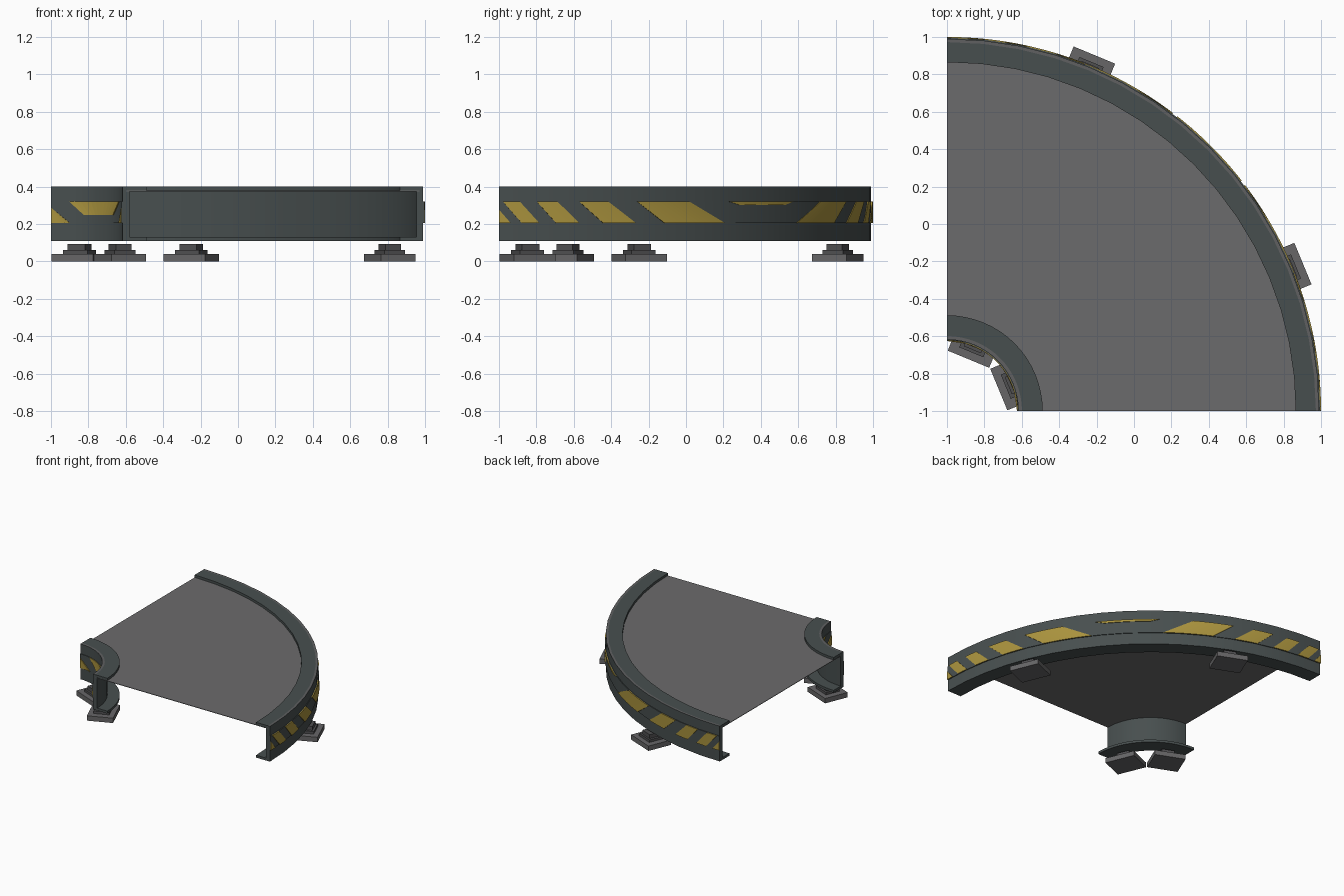
import bpy, bmesh, math
from mathutils import Matrix, Vector

if "Cube" in bpy.data.objects:
    bpy.data.objects.remove(bpy.data.objects["Cube"])

CX = CY = -1.0      # centre of the quarter turn


def material(name, rgb):
    m = bpy.data.materials.new(name)
    m.diffuse_color = (*rgb, 1)
    m.use_nodes = True
    m.node_tree.nodes["Principled BSDF"].inputs["Base Color"].default_value = m.diffuse_color
    return m


SLATE = material("dark slate", (0.064, 0.078, 0.078))
GREY = material("belt grey", (0.148, 0.146, 0.15))
EDGE = material("edge grey", (0.115, 0.118, 0.12))
YELLOW = material("hazard yellow", (0.40, 0.29, 0.047))
STEEL = material("foot steel", (0.135, 0.133, 0.137))
DARK = material("dark steel", (0.08, 0.079, 0.083))


def polar(r, deg, z):
    a = math.radians(deg)
    return (CX + r * math.cos(a), CY + r * math.sin(a), z)


def finish(bm, name, mats, smooth=True):
    bmesh.ops.recalc_face_normals(bm, faces=bm.faces)
    me = bpy.data.meshes.new(name)
    bm.to_mesh(me)
    bm.free()
    ob = bpy.data.objects.new(name, me)
    bpy.context.collection.objects.link(ob)
    for m in mats:
        me.materials.append(m)
    if smooth:
        bpy.ops.object.select_all(action='DESELECT')
        ob.select_set(True)
        bpy.context.view_layer.objects.active = ob
        bpy.ops.object.shade_smooth_by_angle(angle=math.radians(25))
    return ob


def sweep(name, profile, mats, n=16, edge_faces=()):
    """Sweep a closed (r, z) profile through the quarter turn."""
    bm = bmesh.new()
    rings = [[bm.verts.new(polar(r, 90 * i / n, z)) for r, z in profile]
             for i in range(n + 1)]
    k = len(profile)
    for a, b in zip(rings, rings[1:]):
        for j in range(k):
            f = bm.faces.new((a[j], a[(j + 1) % k], b[(j + 1) % k], b[j]))
            f.material_index = 1 if j in edge_faces else 0
    bm.faces.new(rings[0])
    bm.faces.new(rings[-1])
    return finish(bm, name, mats)


def channel(name, web_out, web_in, lip):
    """C-shaped rail; the flanges reach from the web to the lip radius."""
    rim = web_out + (web_in - web_out) * 0.5
    pts = [(web_out, 0.11), (web_out, 0.40), (rim, 0.40), (lip, 0.40), (lip, 0.38),
           (web_in, 0.38), (web_in, 0.13), (lip, 0.13), (lip, 0.11)]
    return sweep(name, pts, [SLATE, EDGE], edge_faces=(1,))


def stripe(name, r0, r1, top, bot, z_top=0.32, z_bot=0.205):
    """Slanted painted plate wrapped on the curve, given by its angles."""
    n = 12
    bm = bmesh.new()
    cols = []
    for i in range(n + 1):
        t = i / n
        at = top[0] + (top[1] - top[0]) * t
        ab = bot[0] + (bot[1] - bot[0]) * t
        cols.append([bm.verts.new(polar(r0, ab, z_bot)), bm.verts.new(polar(r1, ab, z_bot)),
                     bm.verts.new(polar(r1, at, z_top)), bm.verts.new(polar(r0, at, z_top))])
    for a, b in zip(cols, cols[1:]):
        for j in range(4):
            bm.faces.new((a[j], a[(j + 1) % 4], b[(j + 1) % 4], b[j]))
    bm.faces.new(cols[0])
    bm.faces.new(cols[-1])
    return finish(bm, name, [YELLOW], False)


def mirrored_stripes(name, r0, r1, rows):
    """Each stripe and its mirror image about the 45 degree line."""
    for i, (t0, t1, b0, b1, zt) in enumerate(rows):
        stripe(f"{name}_{i}_a", r0, r1, (t0, t1), (b0, b1), zt)
        stripe(f"{name}_{i}_b", r0, r1, (90 - t0, 90 - t1), (90 - b0, 90 - b1), zt)


# Belt surface, just under the top flanges
sweep("belt", [(0.40, 0.375), (1.97, 0.375), (1.97, 0.379), (0.40, 0.379)], [GREY])

# Side rails
channel("outer_rail", 1.99, 1.955, 1.865)
channel("inner_rail", 0.382, 0.42, 0.512)

# Raised dark bands carrying the stripes
sweep("outer_band", [(1.98, 0.205), (1.996, 0.205), (1.996, 0.32), (1.98, 0.32)], [SLATE])
sweep("inner_band", [(0.378, 0.205), (0.39, 0.205), (0.39, 0.32), (0.378, 0.32)], [SLATE])

# Hazard stripes on the outer rail: top angles, bottom angles, top height
mirrored_stripes("outer_stripe", 1.992, 2.0, [
    (21.7, 30.6, 26.3, 37.2, 0.32),
    (12.4, 17.0, 16.2, 21.5, 0.32),
    (5.8, 9.0, 8.8, 12.4, 0.32),
    (0.6, 3.2, 3.5, 6.2, 0.32),
    (0.0, 0.05, 0.0, 1.8, 0.275)])
stripe("outer_stripe_middle", 1.992, 2.0, (38, 52), (40, 50), 0.32, 0.302)

# Hazard stripes on the inner rail
mirrored_stripes("inner_stripe", 0.374, 0.38, [(0.0, 0.5, 0.0, 15.5, 0.285)])
stripe("inner_stripe_middle", 0.374, 0.38, (15, 75), (28, 62), 0.32, 0.248)


# Feet: wide base, step plate, block and bolt, turned to face the centre
def foot(name, r, deg):
    parts = [("base", 0.20, 0.24, 0.0, 0.04, STEEL),
             ("step", 0.12, 0.14, 0.04, 0.06, DARK),
             ("block", 0.09, 0.10, 0.06, 0.092, DARK)]
    for part, w, length, z0, z1, mat in parts:
        bm = bmesh.new()
        m = (Matrix.Translation(Vector(polar(r, deg, (z0 + z1) / 2)))
             @ Matrix.Rotation(math.radians(deg), 4, 'Z')
             @ Matrix.Diagonal((w, length, z1 - z0, 1)))
        bmesh.ops.create_cube(bm, size=1, matrix=m)
        finish(bm, f"{name}_{part}", [mat], False)


for i, deg in enumerate((22.5, 67.5)):
    foot(f"outer_foot_{i}", 1.96, deg)
    foot(f"inner_foot_{i}", 0.40, deg)
